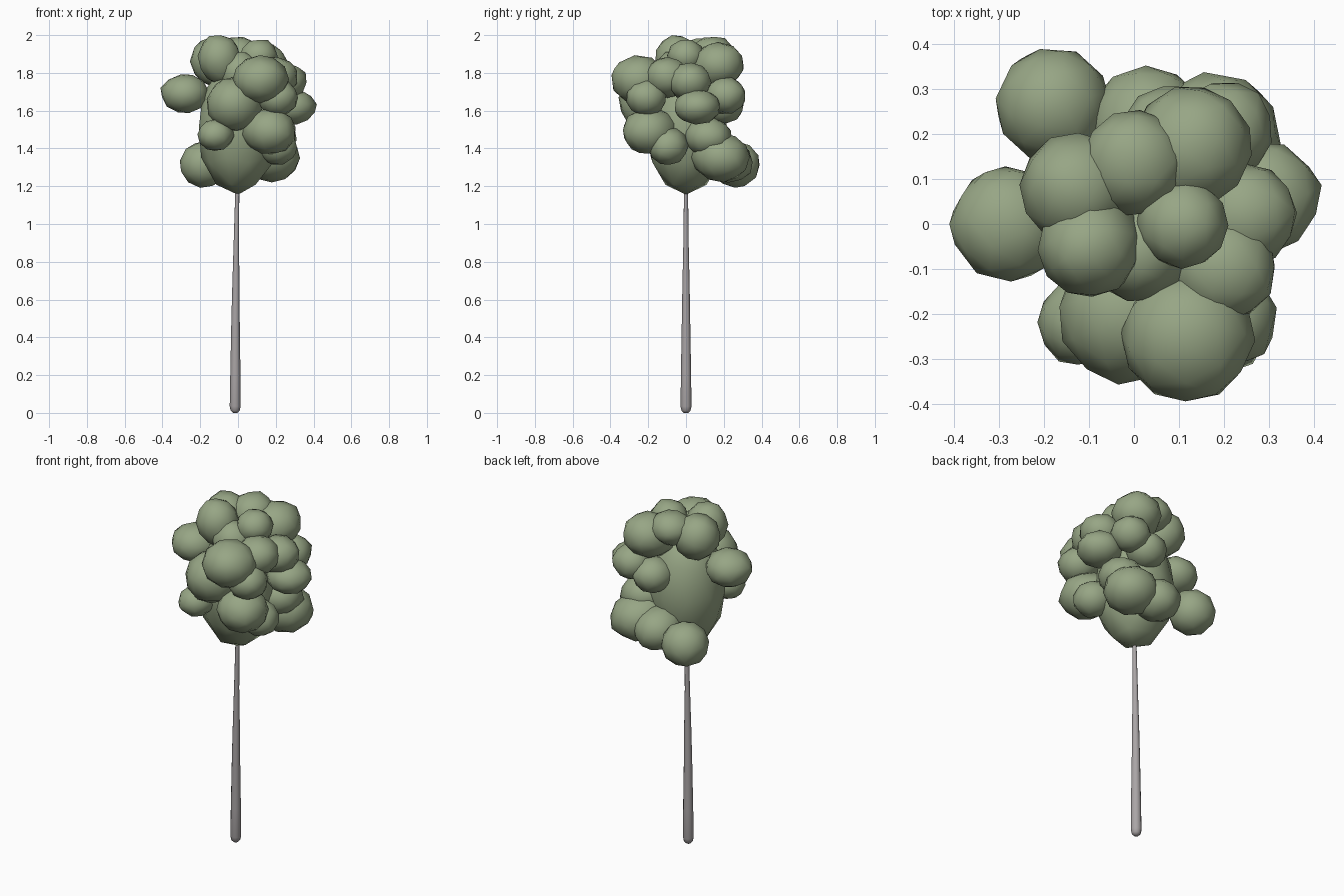
import bpy, bmesh, math, random
from mathutils import Vector, Matrix

if "Cube" in bpy.data.objects:
    bpy.data.objects.remove(bpy.data.objects["Cube"])

random.seed(4)


def material(name, rgb):
    m = bpy.data.materials.new(name)
    m.diffuse_color = (*rgb, 1)
    m.use_nodes = True
    m.node_tree.nodes["Principled BSDF"].inputs["Base Color"].default_value = m.diffuse_color
    return m


leaf_green = material("leaf_green", (0.31, 0.38, 0.235))
bark_grey = material("bark_grey", (0.40, 0.375, 0.38))


def finish(bm, name, mat):
    bmesh.ops.recalc_face_normals(bm, faces=bm.faces)
    for f in bm.faces:
        f.smooth = True
    me = bpy.data.meshes.new(name)
    bm.to_mesh(me)
    bm.free()
    me.materials.append(mat)
    ob = bpy.data.objects.new(name, me)
    bpy.context.collection.objects.link(ob)
    return ob


# Trunk: slim tapered stem with a rounded foot (z, radius, x offset)
bm = bmesh.new()
prev = None
sides = 12
for z, r, x in [(0, 0.012, -0.015), (0.012, 0.024, -0.015), (0.035, 0.029, -0.015),
                (0.2, 0.027, -0.014), (0.5, 0.022, -0.013), (0.68, 0.019, -0.011),
                (0.9, 0.014, -0.009), (1.16, 0.011, -0.004), (1.3, 0.010, 0)]:
    ring = [bm.verts.new((x + r * math.cos(a), r * math.sin(a), z))
            for a in (2 * math.pi * i / sides for i in range(sides))]
    if prev:
        for i in range(sides):
            j = (i + 1) % sides
            bm.faces.new((prev[i], prev[j], ring[j], ring[i]))
    else:
        bm.faces.new(ring[::-1])
    prev = ring
bm.faces.new(prev)
finish(bm, "trunk", bark_grey)

# Crown core: egg-shaped mass with a blunt, faceted bottom
bm = bmesh.new()
bmesh.ops.create_icosphere(bm, subdivisions=2, radius=1)
for v in bm.verts:
    v.co = Vector((v.co.x * 0.218, v.co.y * 0.218, 1.51 + 0.355 * v.co.z))
finish(bm, "crown_core", leaf_green)

# Leaf clumps: x, y, z, horizontal radius, vertical radius
clumps = [
    (0.12, -0.25, 1.765, 0.15, 0.13),
    (-0.02, -0.205, 1.635, 0.15, 0.145),
    (-0.12, -0.22, 1.47, 0.095, 0.085),
    (0.17, -0.20, 1.49, 0.14, 0.125),
    (0.21, -0.095, 1.41, 0.105, 0.10),
    (0.21, -0.21, 1.67, 0.11, 0.10),
    (0.20, -0.10, 1.78, 0.12, 0.105),
    (0.25, 0.02, 1.755, 0.115, 0.10),
    (0.29, 0.06, 1.62, 0.125, 0.095),
    (0.19, 0.12, 1.46, 0.125, 0.105),
    (0.18, 0.19, 1.35, 0.15, 0.13),
    (0.03, 0.225, 1.33, 0.13, 0.115),
    (-0.18, 0.265, 1.315, 0.13, 0.125),
    (0.20, 0.21, 1.68, 0.11, 0.10),
    (0.08, 0.20, 1.63, 0.11, 0.10),
    (0.13, 0.175, 1.845, 0.135, 0.12),
    (0.00, 0.14, 1.905, 0.115, 0.09),
    (-0.13, 0.08, 1.865, 0.125, 0.125),
    (-0.10, -0.05, 1.88, 0.115, 0.125),
    (0.11, 0.00, 1.89, 0.10, 0.09),
    (0.01, -0.06, 1.80, 0.115, 0.115),
    (-0.28, 0.00, 1.69, 0.13, 0.105),
]
for n, (x, y, z, r, h) in enumerate(clumps):
    bm = bmesh.new()
    bmesh.ops.create_icosphere(bm, subdivisions=2, radius=1)
    bm.transform(Matrix.Rotation(random.uniform(0, 2 * math.pi), 4, 'Z'))
    # clumps root into the core; free-standing tips stay lemon-shaped
    free = math.hypot(x, y) > 0.275
    for v in bm.verts:
        if v.co.z < 0 and not free:
            v.co.z *= 1.25
        elif abs(v.co.z) > 0.95:
            v.co.z *= 1.05
        elif abs(v.co.z) > 0.6:
            v.co.xy = v.co.xy * 0.93
    # turn the tip of each clump away from the crown centre
    out = Vector((x, y, (z - 1.55) * 0.6)).normalized()
    turn = Vector((0, 0, 1)).rotation_difference(out).to_matrix().to_4x4()
    bm.transform(Matrix.Translation((x, y, z)) @ Matrix.Diagonal((r, r, h, 1)) @ turn)
    finish(bm, "leaf_clump_%02d" % (n + 1), leaf_green)
